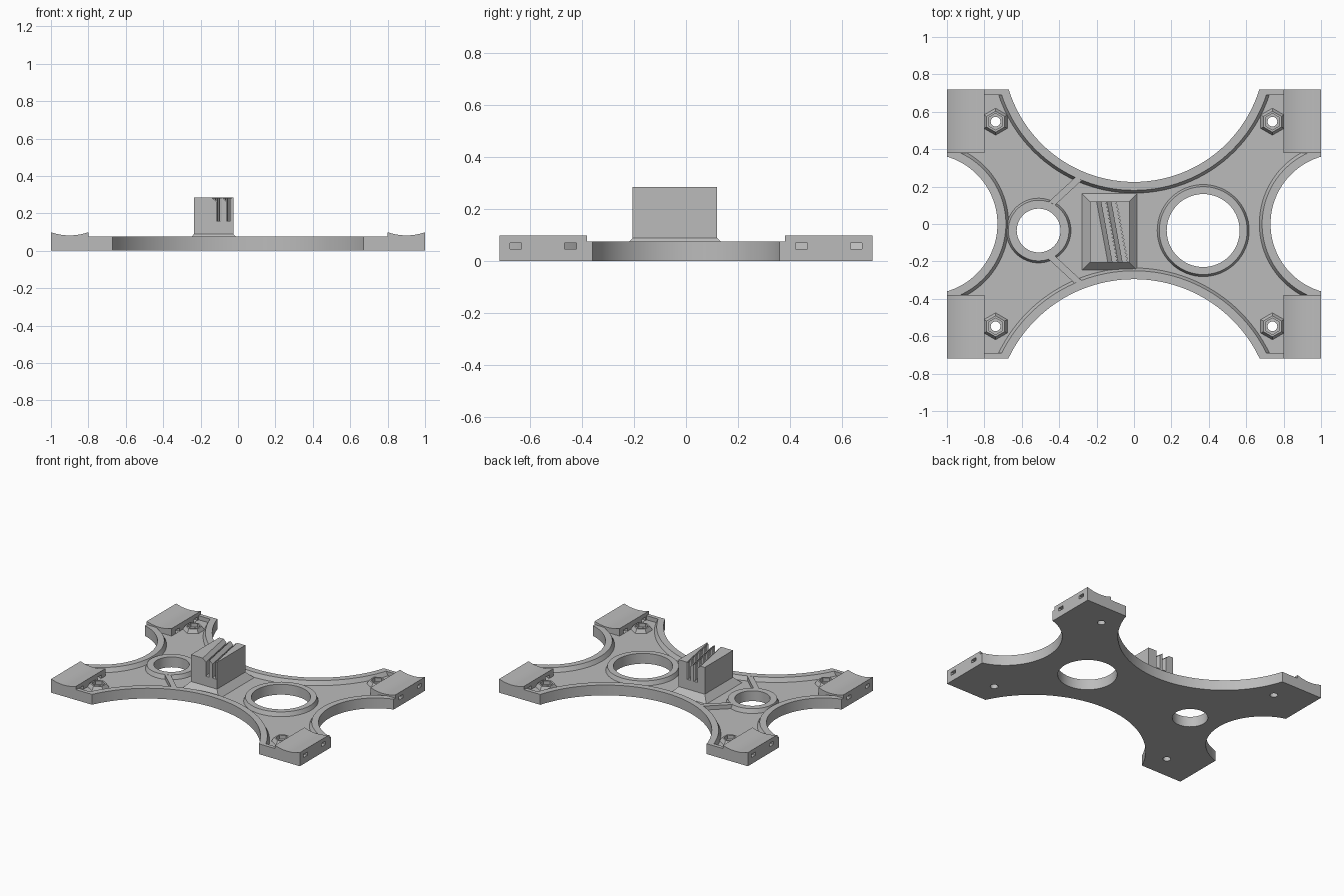
import bpy, bmesh, math
from mathutils import Matrix, Vector

if "Cube" in bpy.data.objects:
    bpy.data.objects.remove(bpy.data.objects["Cube"])

grey = bpy.data.materials.new("plain_grey")
grey.use_nodes = True
COLOUR = (0.5, 0.5, 0.5, 1)
grey.diffuse_color = COLOUR
grey.node_tree.nodes["Principled BSDF"].inputs["Base Color"].default_value = COLOUR

FLOOR, RIM, END = 0.045, 0.075, 0.718
PAD_X, PAD_Y = 0.8, 0.38


def finish(name, bm):
    bmesh.ops.recalc_face_normals(bm, faces=bm.faces)
    mesh = bpy.data.meshes.new(name)
    bm.to_mesh(mesh)
    bm.free()
    mesh.materials.append(grey)
    obj = bpy.data.objects.new(name, mesh)
    bpy.context.collection.objects.link(obj)
    return obj


def loft(name, sections, closed=False):
    """Skin matching loops of 3D points; cap the ends, or join last to first."""
    bm = bmesh.new()
    rings = [[bm.verts.new(p) for p in s] for s in sections]
    pairs = list(zip(rings, rings[1:]))
    if closed:
        pairs.append((rings[-1], rings[0]))
    else:
        bm.faces.new(rings[0])
        bm.faces.new(rings[-1])
    for a, b in pairs:
        for i in range(len(a)):
            j = (i + 1) % len(a)
            bm.faces.new((a[i], a[j], b[j], b[i]))
    return finish(name, bm)


def at_z(points, z):
    return [(x, y, z) for x, y in points]


def circle(cx, cy, r, n):
    return [(cx + r * math.sin(math.tau * i / n), cy + r * math.cos(math.tau * i / n))
            for i in range(n)]


def rect(x0, x1, y0, y1, grow=0):
    return [(x0 - grow, y0 - grow), (x1 + grow, y0 - grow),
            (x1 + grow, y1 + grow), (x0 - grow, y1 + grow)]


def ring(name, cx, cy, profile, n):
    return loft(name, [at_z(circle(cx, cy, r, n), z) for r, z in profile], closed=True)


def cut(target, cutter):
    cutter.hide_render = True
    mod = target.modifiers.new("cut", "BOOLEAN")
    mod.operation, mod.solver, mod.object = "DIFFERENCE", "EXACT", cutter
    bpy.context.view_layer.objects.active = target
    bpy.ops.object.modifier_apply(modifier=mod.name)
    bpy.data.objects.remove(cutter)


def arc(cx, cy, r, a0, a1, n=48):
    return [(cx + r * math.cos(a0 + (a1 - a0) * i / n),
             cy + r * math.sin(a0 + (a1 - a0) * i / n)) for i in range(n + 1)]


def outline(inset, side_y, end_y, corner):
    """Four-armed outline: arcs bitten from each side, corner points between."""
    rs, rb, rf = 0.375 + inset, 0.701 + inset, 0.744 + inset
    side = math.asin(side_y / rs)
    back = math.asin((0.926 - end_y) / rb)
    front = math.asin((1.039 - end_y) / rf)
    pts = arc(1.105, 0, rs, math.pi + side, math.pi - side)
    pts += corner
    pts += arc(0, 0.926, rb, -back, back - math.pi)
    pts += [(-x, y) for x, y in reversed(corner)]
    pts += arc(-1.105, 0, rs, side, -side)
    pts += [(-x, -y) for x, y in corner]
    pts += arc(0, -1.039, rf, math.pi - front, front)
    pts += [(x, -y) for x, y in reversed(corner)]
    return pts


# Main plate with sunken floor and sloped rim
body = outline(0, 0.36, END, [(1, END)])
plate = loft("main_plate", [at_z(body, 0), at_z(body, RIM)])
inner_end = 0.69
pocket_corner = [(PAD_X, PAD_Y), (PAD_X, inner_end)]
cut(plate, loft("pocket", [
    at_z(outline(d, PAD_Y, inner_end, pocket_corner), z)
    for d, z in ((0.06, FLOOR), (0.03, 0.105))]))

# Round openings with raised collars
HOLES = (("large", 0.37, 0.195, 0.235), ("small", -0.51, 0.117, 0.162))
HOLE_Y = -0.035
for label, x, r, outer in HOLES:
    disc = circle(x, HOLE_Y, r, 64)
    cut(plate, loft("hole", [at_z(disc, -0.1), at_z(disc, 0.2)]))
    ring(label + "_collar", x, HOLE_Y,
         [(r, FLOOR), (r, RIM), (outer, RIM), (outer + 0.011, FLOOR)], 64)

# Corner pads, strap slots and hexagonal nut seats
for sx, side in ((1, "left"), (-1, "right")):
    for sy, end in ((-1, "front"), (1, "back")):
        n = 16
        section = [(PAD_X, RIM)]
        for i in range(n + 1):
            t = 2 * i / n - 1
            section.append((0.9 + 0.1 * t, 0.082 + 0.017 * t * t))
        section.append((1, RIM))
        loft(f"{end}_{side}_pad",
             [[(sx * x, sy * y, z) for x, z in section] for y in (PAD_Y, END)])
        for y in (0.445, 0.655):
            slot = [(sx * a, sy * b) for a, b in rect(0.75, 1.1, y - 0.023, y + 0.023)]
            cut(plate, loft("slot", [at_z(slot, FLOOR + 0.001), at_z(slot, 0.07)]))
        bx, by = sx * 0.74, sy * 0.547
        bolt = circle(bx, by, 0.026, 24)
        cut(plate, loft("bolt_hole", [at_z(bolt, -0.1), at_z(bolt, 0.2)]))
        ring(f"{end}_{side}_nut_seat", bx, by,
             [(0.044, FLOOR), (0.044, 0.072), (0.056, 0.072), (0.072, FLOOR)], 6)

# Diagonal ribs tying the small collar to the rim
for sy, end in ((1, "back"), (-1, "front")):
    a, b = Vector((-0.45, 0.135 * sy + HOLE_Y)), Vector((-0.285, 0.287 * sy + HOLE_Y))
    across = (b - a).normalized().orthogonal() * 0.018
    strip = [a + across, b + across, b - across, a - across]
    loft(end + "_rib", [at_z(strip, FLOOR), at_z(strip, RIM - 0.0005)])

# Clamp block with flared foot
X0, X1, Y0, Y1, TOP = -0.235, -0.025, -0.205, 0.12, 0.285
block = loft("clamp_block", [at_z(rect(X0, X1, Y0, Y1, g), z)
                             for g, z in ((0.042, FLOOR), (0, 0.09), (0, TOP))])

# Slanted grooves with a chamfered lip, and gripping teeth on one wall
SHIFT = -0.06 / (Y1 - Y0)
GROOVE = [(0, 0.16), (0, 0.262), (-0.025, TOP), (-0.025, 0.35), (0.03, 0.35), (0.03, 0.16)]
for number, gx in enumerate((-0.115, -0.061)):
    def lean(y):
        return gx + (y - Y0) * SHIFT
    cut(block, loft("groove", [[(lean(y) + x, y, z) for x, z in GROOVE]
                               for y in (Y0 - 0.05, Y1 + 0.05)]))
    teeth = bmesh.new()
    count = 16
    pitch = (Y1 - Y0) / count
    for i in range(count):
        y = Y0 + (i + 0.5) * pitch
        wall = [(lean(y + o) + x, y + o) for x, o in
                ((0.031, -pitch * 0.45), (0.031, pitch * 0.45), (0.019, 0))]
        low, high = ([teeth.verts.new(p) for p in at_z(wall, z)] for z in (0.16, TOP - 0.004))
        teeth.faces.new(low)
        teeth.faces.new(high)
        for j in range(3):
            k = (j + 1) % 3
            teeth.faces.new((low[j], low[k], high[k], high[j]))
    finish(f"groove_teeth_{number + 1}", teeth)

# Smooth the curved walls, keep edges sharp
bpy.ops.object.select_all(action="DESELECT")
for obj in bpy.context.collection.objects:
    if obj.type == "MESH" and grey.name in obj.data.materials:
        obj.select_set(True)
        bpy.context.view_layer.objects.active = obj
bpy.ops.object.shade_smooth_by_angle(angle=math.radians(25))
